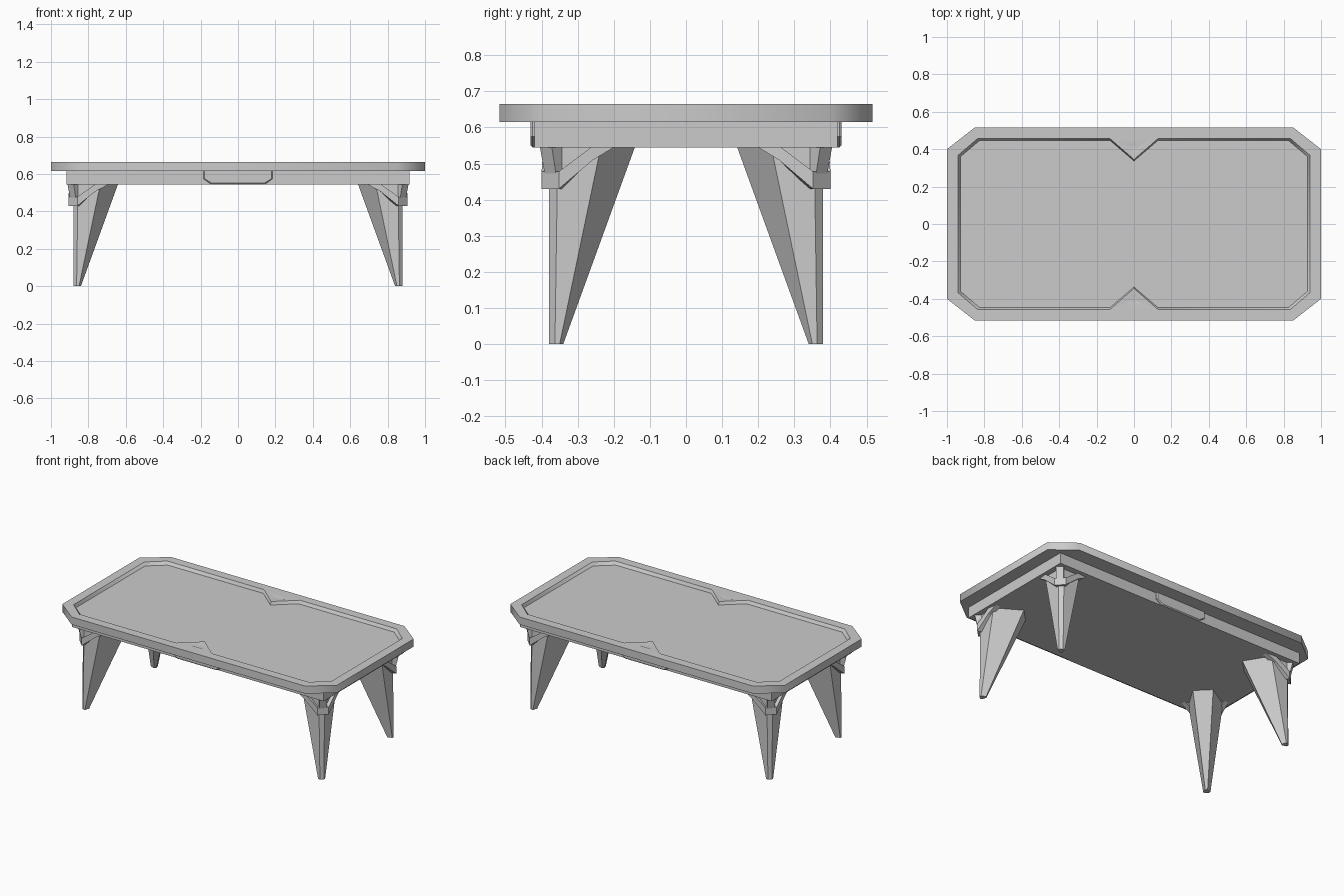
import bpy
import math

cube = bpy.data.objects.get("Cube")
if cube:
    bpy.data.objects.remove(cube)

grey = bpy.data.materials.new("plain grey")
grey.use_nodes = True
grey.diffuse_color = (0.6, 0.6, 0.6, 1)
grey.node_tree.nodes["Principled BSDF"].inputs["Base Color"].default_value = (0.6, 0.6, 0.6, 1)


def loft(name, rings, flip=False):
    """Closed solid through rings that share the same number of points."""
    n = len(rings[0])
    verts = [p for ring in rings for p in ring]
    faces = [list(range(n))[::-1], [len(verts) - n + i for i in range(n)]]
    for r in range(len(rings) - 1):
        for i in range(n):
            a, b = r * n + i, r * n + (i + 1) % n
            faces.append([a, b, b + n, a + n])
    if flip:
        faces = [f[::-1] for f in faces]
    mesh = bpy.data.meshes.new(name)
    mesh.from_pydata(verts, [], faces)
    mesh.materials.append(grey)
    obj = bpy.data.objects.new(name, mesh)
    bpy.context.collection.objects.link(obj)
    return obj


def level(points, z, sx=1, sy=1):
    return [(x * sx, y * sy, z) for x, y in points]


def four_way(quarter):
    """Mirror a quarter outline, from +x round to +y, into a full loop."""
    half = quarter + [(-x, y) for x, y in reversed(quarter) if x > 0]
    return half + [(-x, -y) for x, y in half]


def activate(obj):
    bpy.ops.object.select_all(action='DESELECT')
    obj.select_set(True)
    bpy.context.view_layer.objects.active = obj


def carve(obj, cutter):
    mod = obj.modifiers.new("carve", 'BOOLEAN')
    mod.operation, mod.object, mod.solver = 'DIFFERENCE', cutter, 'EXACT'
    activate(obj)
    bpy.ops.object.modifier_apply(modifier=mod.name)
    bpy.data.objects.remove(cutter)


# Tabletop slab with chamfered corners
TOP, UNDER, RAIL = 0.665, 0.615, 0.545
outline = four_way([(1, 0.4), (0.85, 0.517)])
tabletop = loft("tabletop", [level(outline, UNDER), level(outline, TOP)])

# Sunken playing surface with a pointed notch in each long side
recess = four_way([(0.94, 0.368), (0.835, 0.458), (0.13, 0.458), (0, 0.345)])
carve(tabletop, loft("recess_cutter", [level(recess, TOP - 0.02, 0.988, 0.976),
                                       level(recess, TOP + 0.02, 1.012, 1.024)]))

# Shallow dimple inside each notch
for s in (-1, 1):
    dimple = [(-0.08, 0.44), (0, 0.375), (0.08, 0.44)]
    tip = [(x * 0.1, 0.42) for x, y in dimple]
    carve(tabletop, loft("dimple_cutter", [level(tip, TOP - 0.008, 1, s),
                                           level(dimple, TOP + 0.001, 1, s)], s < 0))
activate(tabletop)
bpy.ops.object.shade_smooth_by_angle(angle=math.radians(54))

# Apron under the top
apron = four_way([(0.917, 0.42)])
loft("apron", [level(apron, RAIL), level(apron, UNDER)])

# Raised panel in the middle of each long side of the apron
panel = [(-0.145, RAIL), (0.145, RAIL), (0.185, 0.575), (0.185, UNDER),
         (-0.185, UNDER), (-0.185, 0.575)]
for name, s in (("front_panel", -1), ("back_panel", 1)):
    loft(name, [[(x, s * 0.41, z) for x, z in panel],
                [(x, s * 0.425, z) for x, z in panel],
                [(x * 0.97, s * 0.431, max(z, RAIL + 0.006)) for x, z in panel]], s > 0)


def leg_section(cut, wide, near, deep):
    """Six-sided section measured inward from the leg's outer corner."""
    inset = [(0, cut), (cut, 0), (wide, 0), (deep, near), (near, deep), (0, wide)]
    return [(0.88 - u, 0.38 - v) for u, v in inset]


foot = leg_section(0.017, 0.03, 0.03, 0.04)
head = leg_section(0.025, 0.145, 0.155, 0.24)


def bracket_ring(x, y, ix, iy, low, high):
    return [(x, y, low), (x, y, high), (ix, iy, high), (ix, iy, low)]


# Strap rising from the leg's outer corner to the apron on both sides
strap = [bracket_ring(0.893, 0.2, 0.86, 0.2, RAIL, RAIL + 0.002),
         bracket_ring(0.9, 0.26, 0.865, 0.26, 0.508, RAIL + 0.002),
         bracket_ring(0.907, 0.352, 0.87, 0.34, 0.43, 0.478),
         bracket_ring(0.859, 0.4, 0.84, 0.37, 0.43, 0.478),
         bracket_ring(0.76, 0.395, 0.76, 0.36, 0.508, RAIL + 0.002),
         bracket_ring(0.69, 0.39, 0.69, 0.355, RAIL, RAIL + 0.002)]

# Corner prong between strap and apron
prong_low = [(0.898, 0.36), (0.867, 0.391), (0.85, 0.374), (0.881, 0.343)]
prong_high = [(0.912, 0.372), (0.879, 0.405), (0.85, 0.376), (0.883, 0.343)]

for sx, side in ((1, "left"), (-1, "right")):
    for sy, end in ((-1, "front"), (1, "back")):
        flip = sx * sy > 0
        tag = f"{end}_{side}"
        loft(tag + "_leg", [level(foot, 0, sx, sy), level(head, RAIL + 0.005, sx, sy)], flip)
        loft(tag + "_strap", [[(x * sx, y * sy, z) for x, y, z in ring] for ring in strap], flip)
        loft(tag + "_prong", [level(prong_low, 0.47, sx, sy),
                              level(prong_high, RAIL + 0.003, sx, sy)], not flip)

# Make every part's faces point outward
for obj in list(bpy.context.collection.objects):
    if obj.type == 'MESH' and obj.data.materials and obj.data.materials[0] == grey:
        activate(obj)
        bpy.ops.object.mode_set(mode='EDIT')
        bpy.ops.mesh.select_all(action='SELECT')
        bpy.ops.mesh.normals_make_consistent(inside=False)
        bpy.ops.object.mode_set(mode='OBJECT')
